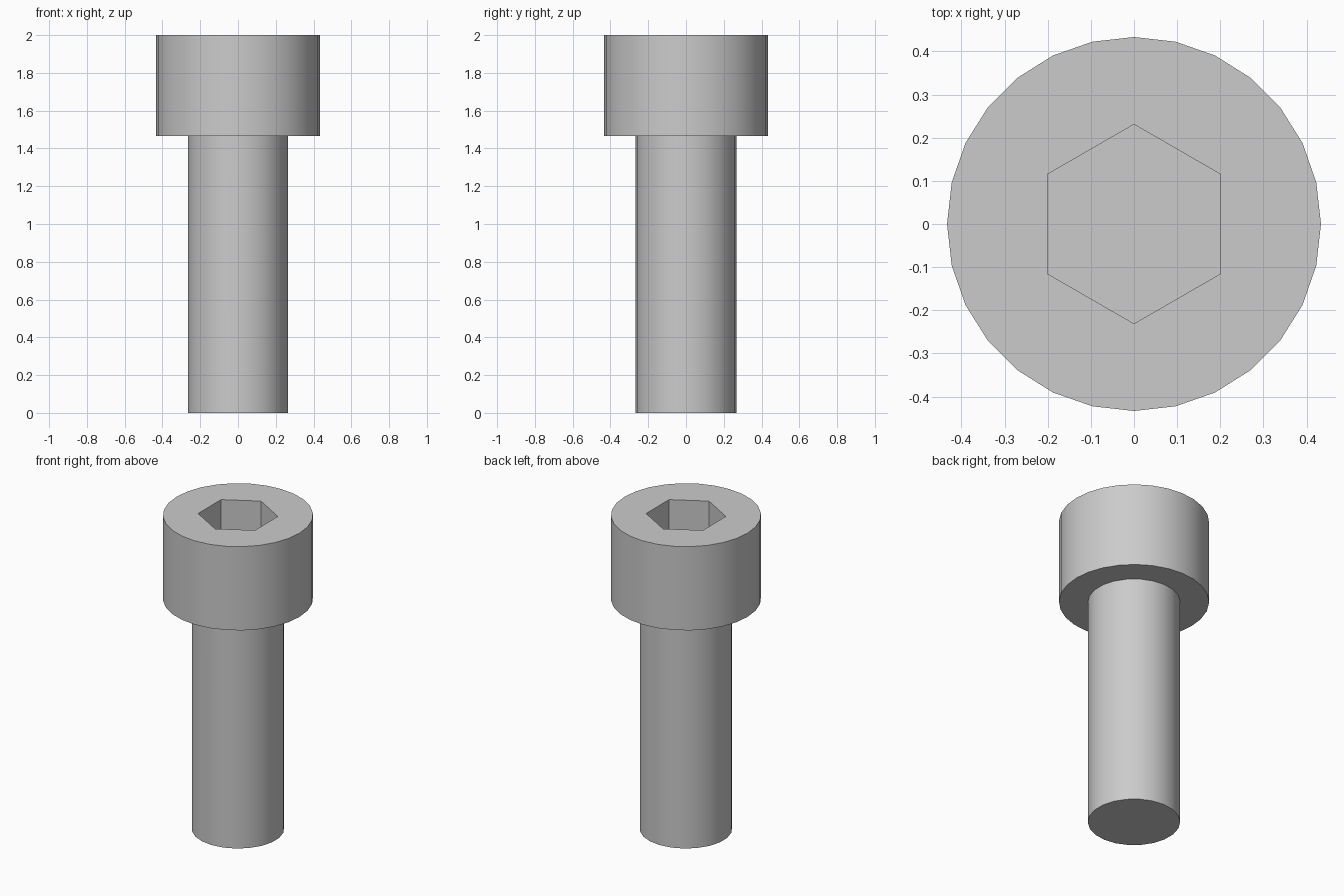
import bpy
from math import radians

old = bpy.data.objects.get("Cube")
if old:
    bpy.data.objects.remove(old, do_unlink=True)

# Bolt proportions
UNIT = 1 / 15
HEAD_R, SHANK_R = 6.5 * UNIT, 4 * UNIT
HEAD_Z, TOP = 22 * UNIT, 2.0
SOCKET_Z = TOP - 4 * UNIT
SOCKET_R = 0.2 / 0.8660

steel = bpy.data.materials.new("grey steel")
steel.use_nodes = True
colour = (0.6, 0.6, 0.6, 1)
steel.diffuse_color = colour
steel.node_tree.nodes["Principled BSDF"].inputs["Base Color"].default_value = colour


def prism(name, radius, sides, bottom, top, turn=0):
    """Upright prism; its first corner points along +y before turning."""
    bpy.ops.mesh.primitive_cylinder_add(
        vertices=sides, radius=radius, depth=top - bottom,
        location=(0, 0, (bottom + top) / 2), rotation=(0, 0, turn))
    obj = bpy.context.object
    obj.name = name
    bpy.ops.object.transform_apply(location=True, rotation=True, scale=True)
    obj.data.materials.append(steel)
    return obj


def combine(target, tool, operation):
    mod = target.modifiers.new(operation.lower(), 'BOOLEAN')
    mod.operation = operation
    mod.solver = 'EXACT'
    mod.object = tool
    bpy.context.view_layer.objects.active = target
    bpy.ops.object.modifier_apply(modifier=mod.name)
    bpy.data.objects.remove(tool, do_unlink=True)


# Round head joined to the shank, which runs a little way into it
bolt = prism("socket_head_bolt", HEAD_R, 28, HEAD_Z, TOP)
combine(bolt, prism("shank", SHANK_R, 22, 0, HEAD_Z + 0.1), 'UNION')

# Hexagonal key socket
combine(bolt, prism("socket_cutter", SOCKET_R, 6, SOCKET_Z, TOP + 0.1), 'DIFFERENCE')

# Smooth round sides, crisp rims and socket
bpy.ops.object.select_all(action='DESELECT')
bolt.select_set(True)
bpy.context.view_layer.objects.active = bolt
bpy.ops.object.shade_smooth_by_angle(angle=radians(30))
